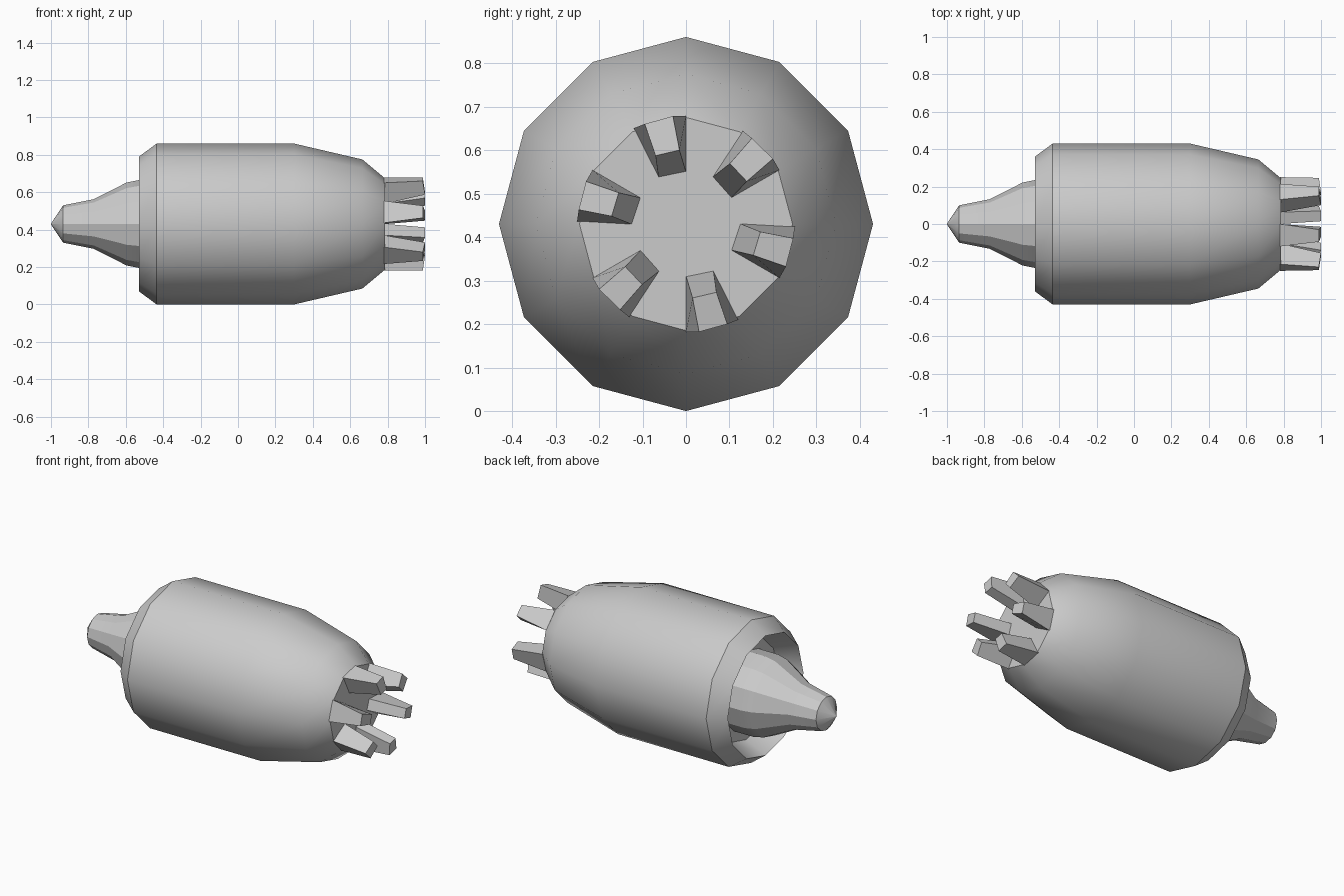
import bpy
from math import cos, sin, pi, radians

if "Cube" in bpy.data.objects:
    bpy.data.objects.remove(bpy.data.objects["Cube"])

AXIS_Z = 0.43
SIDES = 12


def make_object(name, verts, faces, angle=None):
    mesh = bpy.data.meshes.new(name)
    mesh.from_pydata(verts, [], faces)
    mesh.update()
    obj = bpy.data.objects.new(name, mesh)
    bpy.context.collection.objects.link(obj)
    if angle:
        bpy.ops.object.select_all(action='DESELECT')
        obj.select_set(True)
        bpy.context.view_layer.objects.active = obj
        bpy.ops.object.shade_smooth_by_angle(angle=radians(angle))
    return obj


def revolve(name, profile, angle):
    """Turn an (x, radius) profile round the long axis; both ends are capped."""
    verts, faces = [], []
    for x, r in profile:
        for i in range(SIDES):
            a = 2 * pi * i / SIDES
            verts.append((x, r * sin(a), AXIS_Z + r * cos(a)))
    for k in range(len(profile) - 1):
        for i in range(SIDES):
            j = (i + 1) % SIDES
            a, b = k * SIDES, (k + 1) * SIDES
            faces.append((a + i, a + j, b + j, b + i))
    # end caps, pointed when the profile end is pulled out to a tip
    last = (len(profile) - 1) * SIDES
    faces.append(tuple(reversed(range(SIDES))))
    faces.append(tuple(range(last, last + SIDES)))
    return make_object(name, verts, faces, angle)


# Main housing: recessed rear socket, chamfered rim, barrel, rounded nose
housing = revolve("housing", [
    (-0.40, 0.30), (-0.53, 0.36), (-0.435, 0.43), (0.30, 0.43),
    (0.665, 0.345), (0.785, 0.245)], 35)

# Rear stem with a shallow pointed end
stem = revolve("rear_stem", [
    (-1.0, 0.002), (-0.935, 0.10), (-0.77, 0.133), (-0.595, 0.222),
    (-0.53, 0.235), (-0.39, 0.235)], 25)

# Six tapered prongs on the nose: (x, y, z offset from axis)
prong = [
    (0.78, -0.12, 0.22), (0.78, 0.0, 0.248), (0.78, 0.0, 0.12), (0.78, -0.063, 0.107),
    (0.988, -0.095, 0.23), (0.988, -0.03, 0.248), (1.0, -0.015, 0.17), (1.0, -0.07, 0.157)]
prong_faces = [(0, 1, 2, 3), (7, 6, 5, 4), (0, 4, 5, 1),
               (1, 5, 6, 2), (2, 6, 7, 3), (3, 7, 4, 0)]
for n in range(6):
    c, s = cos(n * pi / 3), sin(n * pi / 3)
    make_object(f"prong_{n + 1}",
                [(x, y * c + z * s, AXIS_Z - y * s + z * c) for x, y, z in prong],
                prong_faces)
